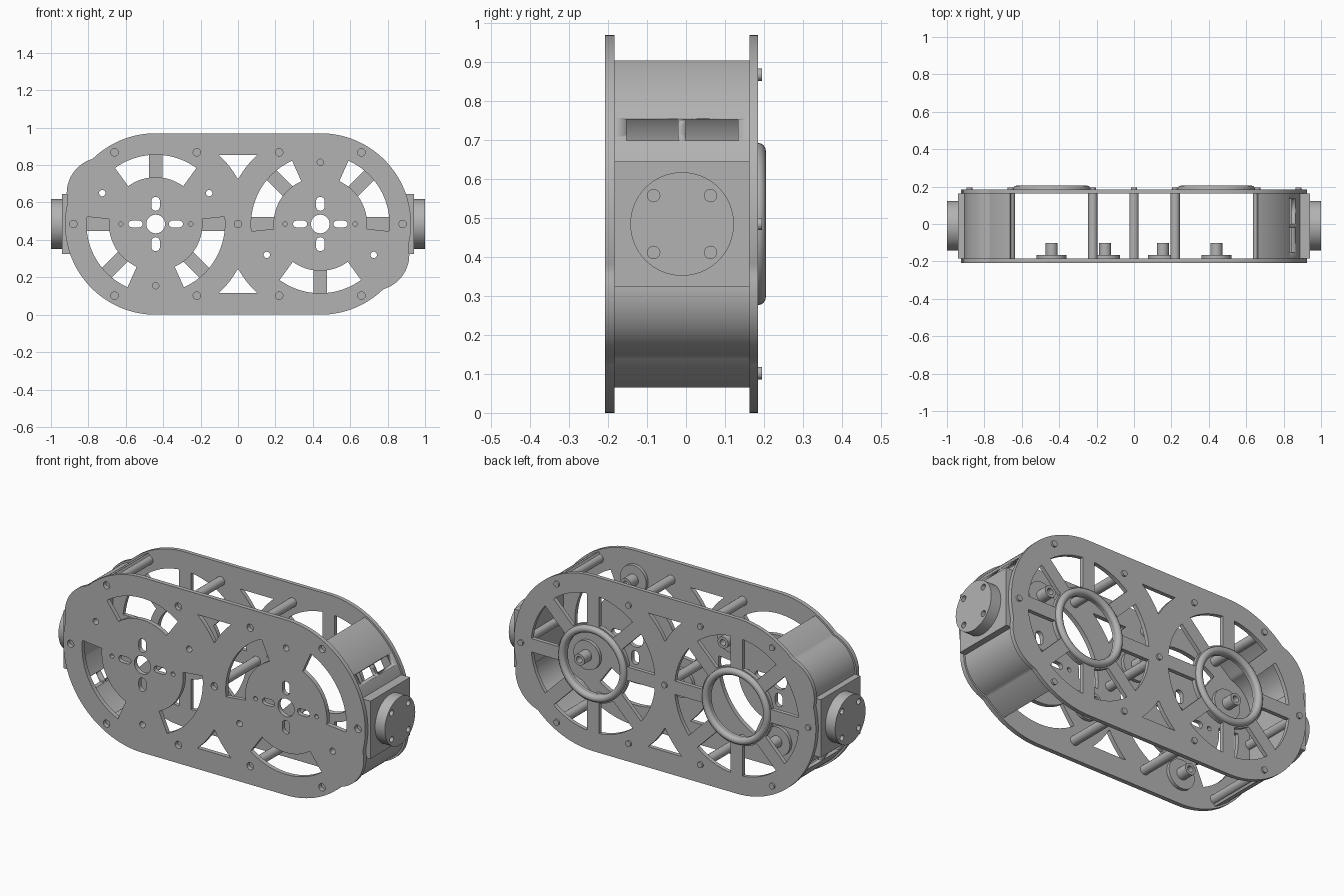
import bpy, math
from math import sin, cos, radians, asin, sqrt, pi

if "Cube" in bpy.data.objects:
    bpy.data.objects.remove(bpy.data.objects["Cube"])

MID = 0.485        # height of the wheel axes
WHEEL = 0.44       # sideways distance of the wheel axes
LUG = 0.33         # distance of mounting screws from a wheel axis
FRONT, FRONT_IN, REAR_IN, REAR = -0.208, -0.184, 0.163, 0.185

grey = bpy.data.materials.new("plain grey")
grey.use_nodes = True
grey.diffuse_color = (0.45, 0.45, 0.45, 1)
grey.node_tree.nodes["Principled BSDF"].inputs["Base Color"].default_value = (0.45, 0.45, 0.45, 1)


# 2D outlines, measured from the middle of the body
def arc(cx, cz, r, a0, a1, n):
    return [(cx + r * cos(radians(a0 + (a1 - a0) * i / n)),
             cz + r * sin(radians(a0 + (a1 - a0) * i / n))) for i in range(n + 1)]


def circle(cx, cz, r, n=24):
    return arc(cx, cz, r, 0, 360 - 360 / n, n - 1)


def turned(loop, s):
    return [(s * x, s * z) for x, z in loop]


def lugged_arc(r, lug_r, a0, a1, n=120):
    """End arc with a round lug swelling out of its lower side."""
    pts = []
    for i in range(n + 1):
        a = radians(a0 + (a1 - a0) * i / n)
        phi = a + radians(30)
        reach = lug_r ** 2 - (LUG * sin(phi)) ** 2
        d = max(r, LUG * cos(phi) + sqrt(reach)) if reach > 0 and cos(phi) > 0 else r
        pts.append((WHEEL + d * cos(a), d * sin(a)))
    return pts


def sector(cx, r0, r1, mid, half, gap=0.0):
    """Ring segment; gap is half the width of a straight spoke beside it."""
    pts = []
    for r, way in ((r0, 1), (r1, -1)):
        h = half - math.degrees(asin(gap / r))
        pts += arc(cx, 0, r, mid - way * h, mid + way * h, 24)
    return pts


def slot(cx, cz, length, width, angle):
    e, r = (length - width) / 2, width / 2
    pts = arc(e, 0, r, -90, 90, 8) + arc(-e, 0, r, 90, 270, 8)
    c, s = cos(radians(angle)), sin(radians(angle))
    return [(cx + x * c - z * s, cz + x * s + z * c) for x, z in pts]


def finish(ob, name):
    ob.name = ob.data.name = name
    ob.data.materials.clear()
    ob.data.materials.append(grey)
    bpy.ops.object.select_all(action='DESELECT')
    bpy.context.view_layer.objects.active = ob
    ob.select_set(True)
    bpy.ops.object.shade_smooth_by_angle(angle=radians(30))
    return ob


def prism(name, loops, y0, y1, rot=(pi / 2, 0, 0), loc=None):
    """Filled outline (first loop) with holes (other loops), given depth."""
    cu = bpy.data.curves.new(name, 'CURVE')
    cu.dimensions, cu.fill_mode, cu.extrude = '2D', 'BOTH', abs(y1 - y0) / 2
    for loop in loops:
        sp = cu.splines.new('POLY')
        sp.points.add(len(loop) - 1)
        for p, (x, z) in zip(sp.points, loop):
            p.co = (x, z, 0, 1)
        sp.use_cyclic_u = True
    ob = bpy.data.objects.new(name, cu)
    bpy.context.collection.objects.link(ob)
    ob.location, ob.rotation_euler = loc or (0, (y0 + y1) / 2, MID), rot
    bpy.ops.object.select_all(action='DESELECT')
    bpy.context.view_layer.objects.active = ob
    ob.select_set(True)
    bpy.ops.object.convert(target='MESH')
    ob = bpy.context.object
    bpy.ops.object.mode_set(mode='EDIT')
    bpy.ops.mesh.select_all(action='SELECT')
    bpy.ops.mesh.remove_doubles(threshold=0.0001)
    bpy.ops.mesh.normals_make_consistent(inside=False)
    bpy.ops.object.mode_set(mode='OBJECT')
    return finish(ob, name)


def box(name, lo, hi):
    bpy.ops.mesh.primitive_cube_add(size=1, location=[(a + b) / 2 for a, b in zip(lo, hi)])
    ob = bpy.context.object
    ob.scale = [b - a for a, b in zip(lo, hi)]
    bpy.ops.object.transform_apply(location=True, rotation=False, scale=True)
    return finish(ob, name)


# Layout shared by both plates
half = lugged_arc(0.485, 0.19, -90, 90)
outline = half + turned(half, -1)
side = arc(-WHEEL, 0, 0.5, 29, 47.7, 12)
window = side + [(-x, z) for x, z in reversed(side)]
windows = [window, turned(window, -1)]
posts = [(x, z) for x in (-0.66, -0.22, 0.22, 0.66) for z in (-0.383, 0.383)]
posts += [(-0.88, 0), (0, 0), (0.88, 0)]
screws = [(s * (WHEEL + LUG * cos(radians(a))), s * LUG * sin(radians(a)))
          for s in (1, -1) for a in (90, 210, 330)]

# Front plate: three openings, motor slots and screw holes per wheel
holes = windows + [circle(x, z, 0.02) for x, z in posts]
holes += [circle(x, z, 0.017) for x, z in screws]
for s in (1, -1):
    for a in (30, 150, 270):
        holes.append(turned(sector(WHEEL, 0.25, 0.37, a, 36), s))
    holes.append(circle(s * WHEEL, 0, 0.05, 32))
    for k in (1, -1):
        holes.append(slot(s * WHEEL + k * 0.108, 0, 0.075, 0.036, 0))
        holes.append(slot(s * WHEEL, k * 0.108, 0.075, 0.045, 90))
        holes.append(circle(s * WHEEL + k * 0.187, 0, 0.012, 16))
prism("front_plate", [outline] + holes, FRONT, FRONT_IN)

# Rear plate: eight-spoked wheels with an open hub
holes = list(windows)
for s in (1, -1):
    holes.append(circle(s * WHEEL, 0, 0.17, 64))
    for a in range(8):
        holes.append(sector(s * WHEEL, 0.215, 0.38, 22.5 + 45 * a, 22.5, 0.037))
prism("rear_plate", [outline] + holes, REAR_IN, REAR)

# Hub rings on the rear plate
for s, word in ((1, "left"), (-1, "right")):
    bpy.ops.mesh.primitive_torus_add(major_radius=0.188, minor_radius=0.02, major_segments=64,
                                     minor_segments=16, location=(s * WHEEL, REAR, MID),
                                     rotation=(pi / 2, 0, 0))
    finish(bpy.context.object, word + "_hub_ring")

# Spacer posts with pins showing at the rear
for x, z in posts:
    prism("spacer_post", [circle(x, z, 0.025)], FRONT_IN, REAR_IN)
    prism("post_pin", [circle(x, z, 0.016)], REAR_IN, 0.195)

# Screw bosses behind the front plate
for x, z in screws:
    bore = circle(x, z, 0.017)
    prism("boss_flange", [circle(x, z, 0.08, 40), bore], FRONT_IN, -0.166)
    prism("boss_stub", [circle(x, z, 0.032), bore], -0.166, -0.102)

# End walls with slots, motor blocks and motor discs
for s, word in ((1, "left"), (-1, "right")):
    wall_loop = lugged_arc(0.475, 0.18, -62, 62) + lugged_arc(0.455, 0.16, 62, -62)
    wall = prism(word + "_end_wall", [turned(wall_loop, s)], FRONT_IN, REAR_IN)
    z0, z1 = sorted((MID + s * 0.215, MID + s * 0.268))
    for y0, y1 in ((-0.153, -0.02), (0.0, 0.134)):
        x0, x1 = sorted((s * 0.75, s * 1.0))
        cutter = box("slot_cutter", (x0, y0, z0), (x1, y1, z1))
        cutter.hide_render = True
        mod = wall.modifiers.new("slot", 'BOOLEAN')
        mod.operation, mod.solver, mod.object = 'DIFFERENCE', 'EXACT', cutter
        bpy.context.view_layer.objects.active = wall
        bpy.ops.object.modifier_apply(modifier=mod.name)
        bpy.data.objects.remove(cutter)
    x0, x1 = sorted((s * 0.88, s * 0.94))
    box(word + "_motor_block", (x0, FRONT_IN, MID - 0.16), (x1, REAR_IN, MID + 0.16))
    bolts = [circle(a * 0.073, b * 0.073, 0.016, 16) for a in (1, -1) for b in (1, -1)]
    prism(word + "_motor_disc", [circle(0, 0, 0.133, 64)] + bolts, 0.94, 1.0,
          rot=(pi / 2, 0, pi / 2), loc=(s * 0.97, -0.01, MID))
